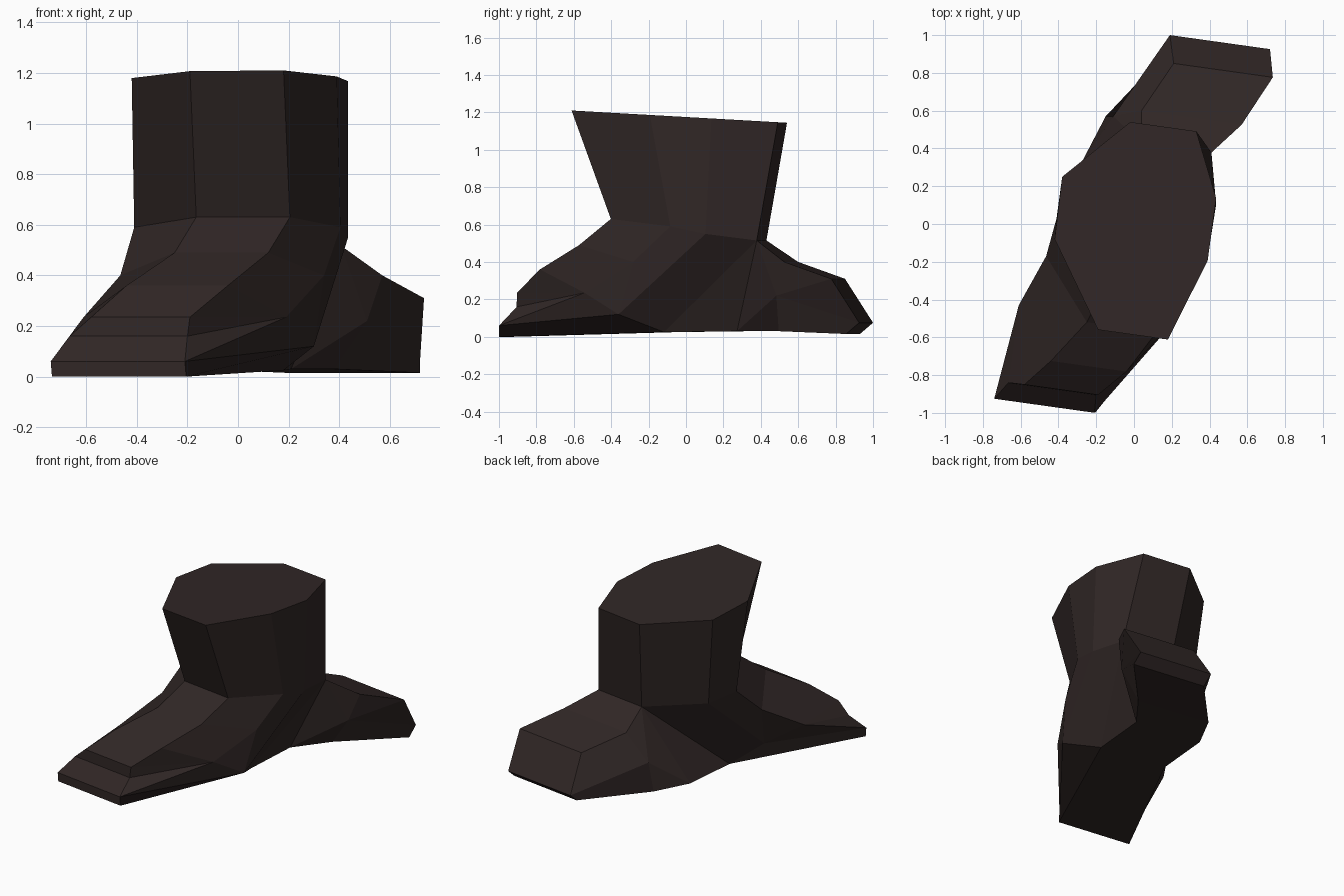
import bpy, bmesh

if "Cube" in bpy.data.objects:
    bpy.data.objects.remove(bpy.data.objects["Cube"])

bm = bmesh.new()


def bar(x, y, z, w):
    """Left and right point of a slanted cross bar of width w."""
    return bm.verts.new((x, y, z)), bm.verts.new((x + w, y - 0.14 * w, z))


def face(*verts):
    unique = list(dict.fromkeys(verts))
    if len(unique) > 2:
        bm.faces.new(unique)


def sides(a, b):
    """Skin the left and right flanks between two chains of bars."""
    for i in range(len(a) - 1):
        for s in (0, 1):
            face(a[i][s], a[i + 1][s], b[i + 1][s], b[i][s])


def across(chain):
    """Skin from the left to the right ends along a chain of bars."""
    for p, q in zip(chain, chain[1:]):
        face(p[0], p[1], q[1], q[0])


# Trunk: narrow waist flaring up to a tilted eight-sided cut
waist = [bar(-.165, -.35, .63, .37), bar(-.41, .03, .59, .815),
         bar(-.32, .21, .55, .755), bar(.04, .43, .515, .37)]
rim = [bar(-.19, -.56, 0, .37), bar(-.42, -.08, 0, .81),
       bar(-.38, .25, 0, .815), bar(-.02, .54, 0, .35)]
for pair in rim:
    for v in pair:
        v.co.z = 1.175 - 0.057 * v.co.y
sides(waist, rim)
across([waist[0], rim[0]])
across([waist[3], rim[3]])
face(*[p[0] for p in rim], *[p[1] for p in reversed(rim)])

# Front root: stepped ridge, bulging flanks and a low edge strip
toe = bar(-.74, -.925, .06, .53)
toe_low = bar(-.735, -.925, 0, .53)
ridge = [waist[0], bar(-.25, -.52, .49, .37), bar(-.44, -.725, .36, .40),
         bar(-.58, -.85, .235, .39), bar(-.665, -.84, .16, .465), toe]
bulge = bar(-.465, -.17, .40, .805)
bulge_low = bar(-.61, -.43, .235, .80)
edge = bar(-.42, -.26, .12, .72)
crotch = bar(-.30, -.05, .025, .48)
flank = [waist[1], bulge, bulge_low, bulge_low, bulge_low, toe]
strip_top = [waist[2]] + [edge] * 4 + [toe]
strip_low = [waist[3]] + [crotch] * 4 + [toe_low]
sides(ridge, flank)
sides(flank, strip_top)
sides(strip_top, strip_low)
across(ridge + [toe_low])

# Back root: broad, blunt-ended
end = bar(.19, 1.0, .075, .53)
end_low = bar(.19, .93, .015, .53)
back_ridge = [waist[3], bar(.04, .60, .40, .53), bar(.21, .85, .31, .525), end]
mid = bar(-.11, .57, .22, .62)
base_a = bar(-.27, .34, .03, .48)
base_b = bar(-.15, .57, .03, .53)
sides(back_ridge, [waist[3], mid, mid, end])
sides([waist[3], waist[3], mid, mid, end],
      [crotch, base_a, base_a, base_b, end_low])
across(back_ridge + [end_low, base_b, base_a, crotch, toe_low])

# Finish the mesh with one dark bark colour
bmesh.ops.recalc_face_normals(bm, faces=bm.faces)
mesh = bpy.data.meshes.new("tree_stump")
bm.to_mesh(mesh)
bm.free()
bark = bpy.data.materials.new("dark_brown_bark")
bark.diffuse_color = (0.030, 0.020, 0.019, 1)
bark.use_nodes = True
bark.node_tree.nodes["Principled BSDF"].inputs["Base Color"].default_value = bark.diffuse_color
mesh.materials.append(bark)
bpy.context.collection.objects.link(bpy.data.objects.new("tree_stump", mesh))
